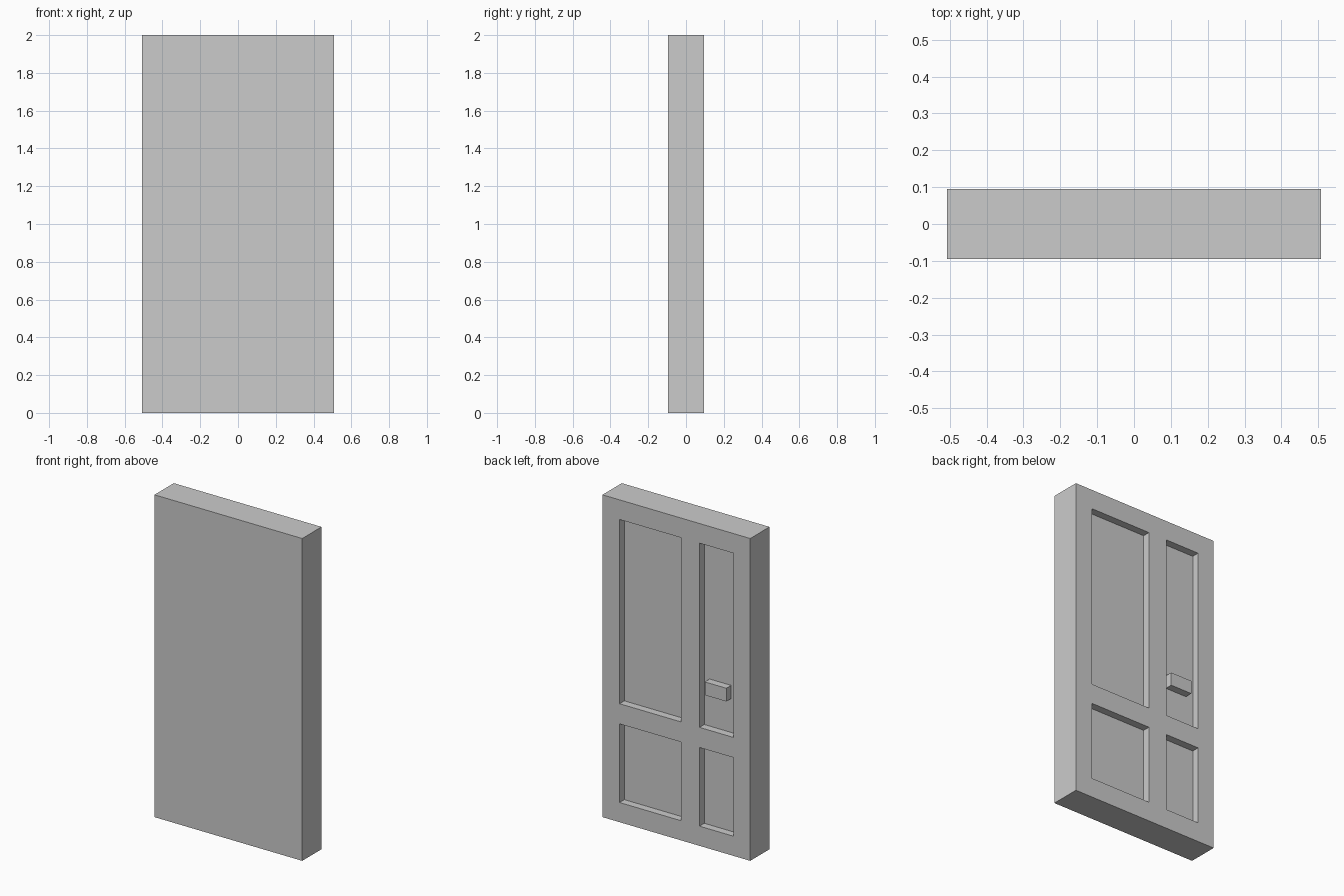
import bpy
import bmesh
from mathutils import Vector

if "Cube" in bpy.data.objects:
    bpy.data.objects.remove(bpy.data.objects["Cube"], do_unlink=True)

WIDTH, DEPTH, HEIGHT = 1.014, 0.189, 2.0
RECESS = 0.047
BACK = DEPTH / 2
COLUMNS = [(-0.393, -0.159), (-0.031, 0.39)]   # panel extents in x
ROWS = [(0.122, 0.61), (0.735, 1.878)]         # panel extents in z

grey = bpy.data.materials.new("plain grey")
grey.use_nodes = True
grey.diffuse_color = (0.6, 0.6, 0.6, 1)
grey.node_tree.nodes["Principled BSDF"].inputs["Base Color"].default_value = grey.diffuse_color


def box(bm, low, high):
    """Add a box between two opposite corners."""
    low, high = Vector(low), Vector(high)
    verts = bmesh.ops.create_cube(bm, size=1)["verts"]
    bmesh.ops.scale(bm, vec=high - low, verts=verts)
    bmesh.ops.translate(bm, vec=(low + high) / 2, verts=verts)


def finish(bm, name):
    mesh = bpy.data.meshes.new(name)
    bm.to_mesh(mesh)
    bm.free()
    mesh.materials.append(grey)
    obj = bpy.data.objects.new(name, mesh)
    bpy.context.collection.objects.link(obj)
    return obj


def cut(bm, point, normal):
    geom = bm.verts[:] + bm.edges[:] + bm.faces[:]
    bmesh.ops.bisect_plane(bm, geom=geom, plane_co=point, plane_no=normal)


def is_panel(face):
    c = face.calc_center_median()
    return (face.normal.y > 0.9
            and any(a < c.x < b for a, b in COLUMNS)
            and any(a < c.z < b for a, b in ROWS))


# Door slab, with four panels sunk into the back
bm = bmesh.new()
box(bm, (-WIDTH / 2, -BACK, 0), (WIDTH / 2, BACK, HEIGHT))
for pair in COLUMNS:
    for x in pair:
        cut(bm, (x, 0, 0), (1, 0, 0))
for pair in ROWS:
    for z in pair:
        cut(bm, (0, 0, z), (0, 0, 1))
bm.normal_update()
panels = [f for f in bm.faces if is_panel(f)]
bmesh.ops.inset_individual(bm, faces=panels, thickness=0, depth=-RECESS)

# Merge the leftover cuts on the front and the sides
spare = [e for e in bm.edges if (e.verts[0].co.y + e.verts[1].co.y) / 2 < BACK - 0.01]
bmesh.ops.dissolve_limit(bm, angle_limit=0.01, edges=spare, verts=[])
bmesh.ops.recalc_face_normals(bm, faces=bm.faces[:])
door = finish(bm, "door_slab")

# Block handle standing in the tall narrow panel
bm = bmesh.new()
box(bm, (-0.343, BACK - RECESS, 0.945), (-0.195, BACK, 1.027))
handle = finish(bm, "handle")
handle.parent = door
